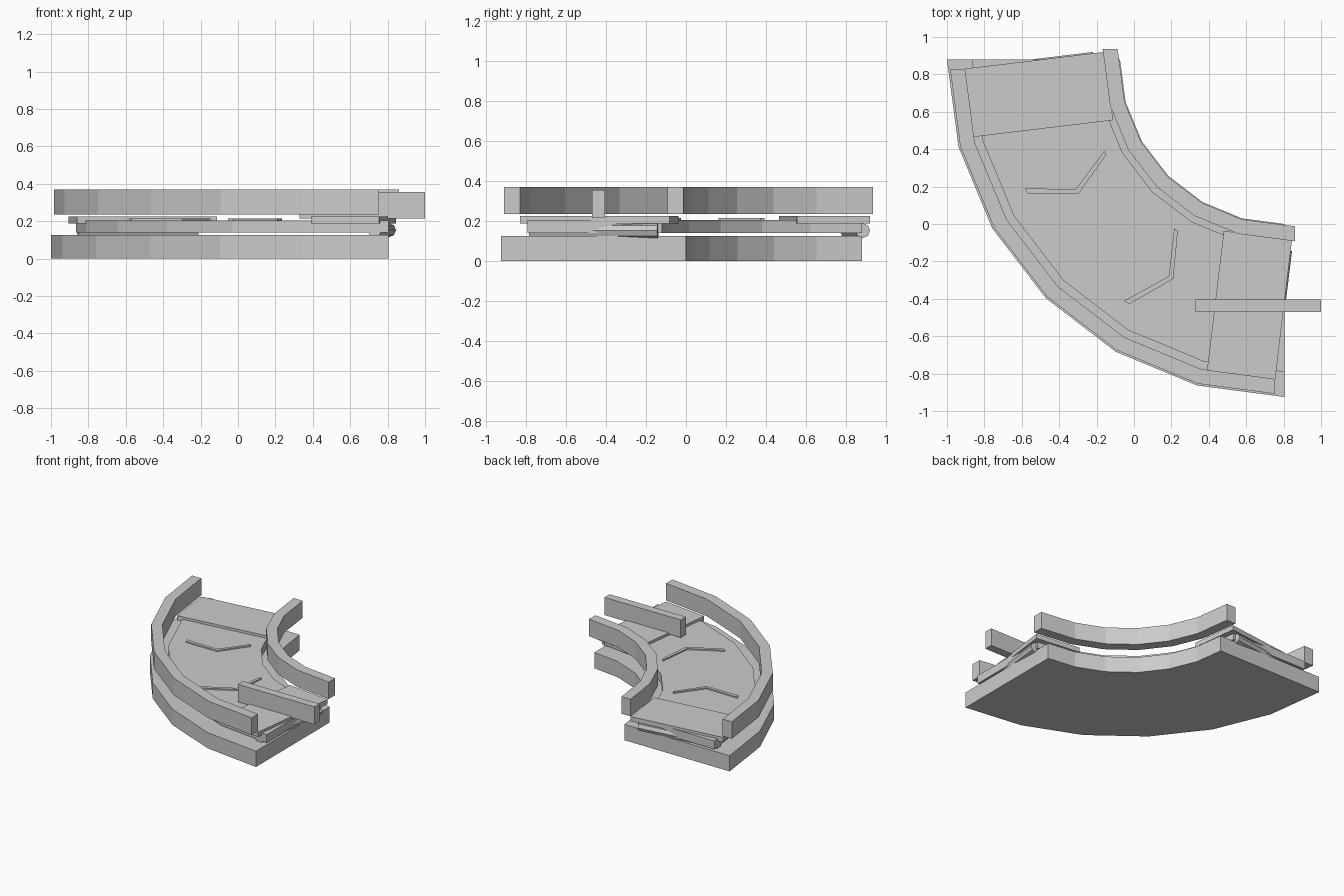
import bpy, bmesh
from math import sin, cos, radians, pi
from mathutils import Vector

if "Cube" in bpy.data.objects:
    bpy.data.objects.remove(bpy.data.objects["Cube"])

CX, CY = 0.805, 0.88      # centre of the quarter-turn
STEPS = 6                 # facets along the bend


def polar(r, deg):
    a = radians(deg)
    return Vector((CX - r * cos(a), CY - r * sin(a)))


def mirrored(p):
    # reflection across the diagonal of the bend
    return Vector((p[1] + CX - CY, p[0] + CY - CX))


def add_mesh(name, bm):
    bmesh.ops.recalc_face_normals(bm, faces=bm.faces)
    me = bpy.data.meshes.new(name)
    bm.to_mesh(me)
    bm.free()
    ob = bpy.data.objects.new(name, me)
    bpy.context.collection.objects.link(ob)
    return ob


def prism(name, sections, z0, z1):
    """Closed strip swept through pairs of (inner, outer) plan points."""
    bm = bmesh.new()
    rings = []
    for a, b in sections:
        rings.append([bm.verts.new((p[0], p[1], z))
                      for p, z in ((a, z0), (b, z0), (b, z1), (a, z1))])
    for r, s in zip(rings, rings[1:]):
        for i in range(4):
            j = (i + 1) % 4
            bm.faces.new((r[i], r[j], s[j], s[i]))
    bm.faces.new(rings[0])
    bm.faces.new(rings[-1])
    return add_mesh(name, bm)


def bend(name, r_in, r_out, z0, z1, extend=0.0):
    """Faceted quarter ring; extend lengthens (+) or trims (-) its square-cut ends."""
    def path(r):
        pts = [polar(r, 90 * i / STEPS) for i in range(STEPS + 1)]
        d = pts[0] - pts[1]
        pts[0] = pts[0] + d * (extend / d.y)
        pts[-1] = mirrored(pts[0])
        return pts
    return prism(name, list(zip(path(r_in), path(r_out))), z0, z1)


def roller(name, p, q, z, r, sides=8):
    """Faceted rod between two plan points."""
    bm = bmesh.new()
    side = (q - p).normalized()
    n = Vector((-side.y, side.x))
    rings = []
    for c in (p, q):
        rings.append([bm.verts.new((*(c + n * r * cos(2 * pi * k / sides)),
                                    z + r * sin(2 * pi * k / sides)))
                      for k in range(sides)])
    for k in range(sides):
        j = (k + 1) % sides
        bm.faces.new((rings[0][k], rings[0][j], rings[1][j], rings[1][k]))
    bm.faces.new(rings[0])
    bm.faces.new(rings[1])
    return add_mesh(name, bm)


# Base, belt and the two side guards
bend("base", 0.88, 1.805, 0.0, 0.125)
bend("belt", 1.0, 1.672, 0.14, 0.205)
bend("outer_guard", 1.715, 1.795, 0.235, 0.37, -0.05)
bend("inner_guard", 0.885, 0.965, 0.235, 0.37, 0.055)

# End plates and end rollers, one pair at each end of the bend
plate = [Vector(p) for p in ((0.48, -0.037), (0.39, -0.785),
                             (0.845, -0.082), (0.755, -0.83))]
rod = [Vector((0.808, -0.14)), Vector((0.73, -0.78))]
for label, f in (("front", lambda p: p), ("back", mirrored)):
    a, b, c, d = [f(p) for p in plate]
    prism(label + "_end_plate", [(a, b), (c, d)], 0.188, 0.225)
    roller(label + "_end_roller", f(rod[0]), f(rod[1]), 0.152, 0.037)

# Direction chevrons on the belt
for i, start in enumerate((27.5, 57.5)):
    pts = [(1.08, start), (1.315, start + 5), (1.55, start - 0.5)]
    sections = [(polar(r, t - 0.6), polar(r, t + 0.6)) for r, t in pts]
    prism(f"chevron_{i + 1}", sections, 0.2, 0.215)

# Diverter bar across the front exit
prism("diverter_bar", [((0.33, -0.47), (0.33, -0.405)),
                       ((1.0, -0.47), (1.0, -0.405))], 0.215, 0.355)
